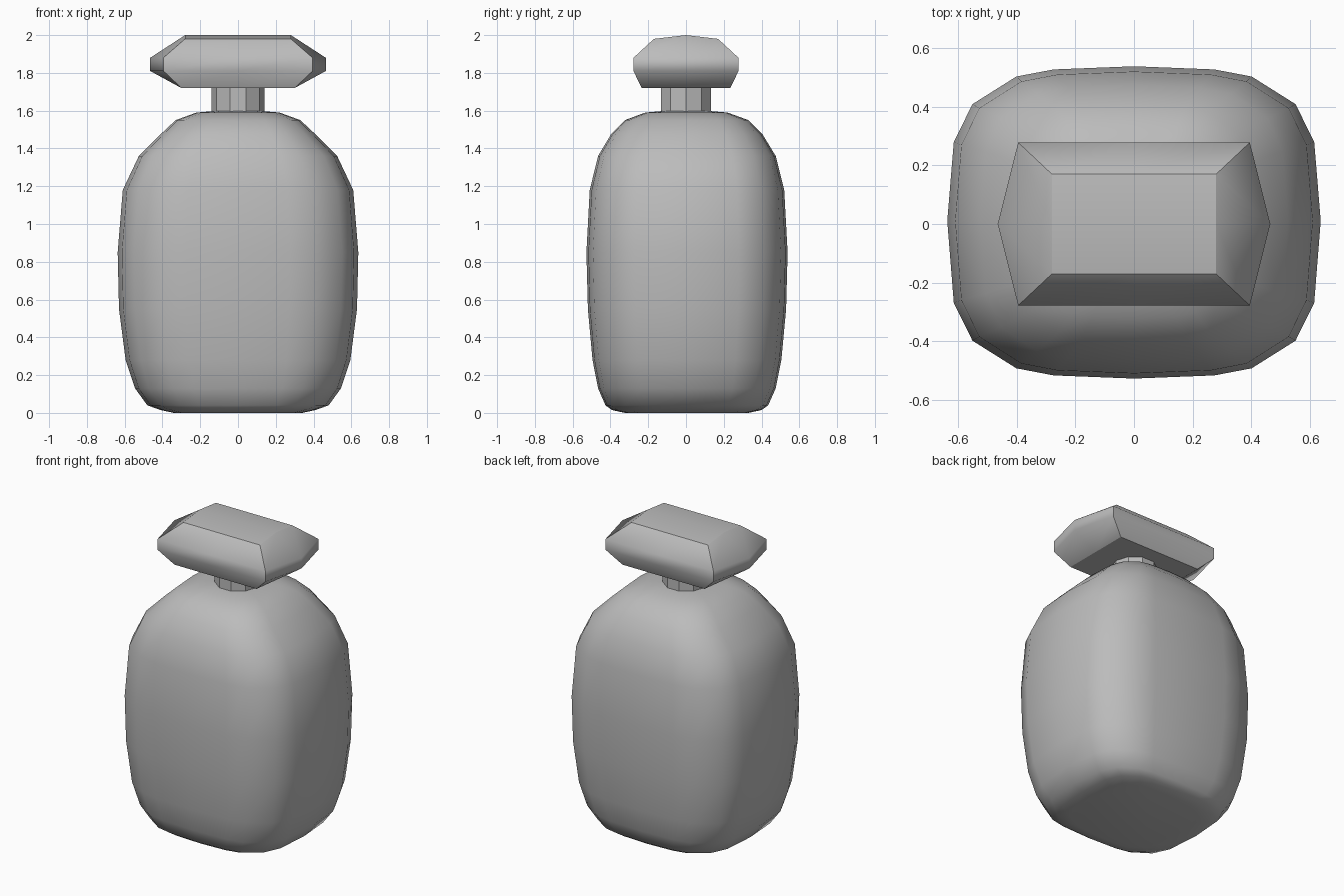
import bpy, bmesh, math

cube = bpy.data.objects.get("Cube")
if cube:
    bpy.data.objects.remove(cube, do_unlink=True)

grey = bpy.data.materials.new("neutral_grey")
grey.use_nodes = True
colour = (0.5, 0.5, 0.5, 1)
grey.diffuse_color = colour
grey.node_tree.nodes["Principled BSDF"].inputs["Base Color"].default_value = colour


def loft(name, rings, sharp=None):
    """Skin a stack of equal-length rings and close both ends."""
    bm = bmesh.new()
    rows = [[bm.verts.new(p) for p in ring] for ring in rings]
    n = len(rows[0])
    for low, high in zip(rows, rows[1:]):
        for i in range(n):
            j = (i + 1) % n
            bm.faces.new((low[i], low[j], high[j], high[i]))
    bm.faces.new(rows[0][::-1])
    bm.faces.new(rows[-1])
    for f in bm.faces:
        f.smooth = True
    if sharp:
        for e in bm.edges:
            e.smooth = not sharp(e)
    bmesh.ops.recalc_face_normals(bm, faces=bm.faces)
    mesh = bpy.data.meshes.new(name)
    bm.to_mesh(mesh)
    bm.free()
    mesh.materials.append(grey)
    obj = bpy.data.objects.new(name, mesh)
    bpy.context.collection.objects.link(obj)
    return obj


# Bottle body: one rounded rectangle outline, scaled by a height profile
quarter = [(1, 0.02), (0.965, 0.52), (0.865, 0.76), (0.63, 0.935), (0.43, 0.98)]
right = quarter + [(0, 1)] + [(-x, y) for x, y in quarter[::-1]]
outline = right + [(x, 0.02 - y) for x, y in right[-2:0:-1]]
profile = [
    (0.34, 0.33, 0.0), (0.41, 0.40, 0.015), (0.48, 0.435, 0.04),
    (0.545, 0.475, 0.13), (0.595, 0.505, 0.28), (0.63, 0.53, 0.55),
    (0.637, 0.538, 0.85), (0.61, 0.52, 1.18), (0.525, 0.475, 1.36),
    (0.41, 0.405, 1.475), (0.33, 0.33, 1.55), (0.22, 0.22, 1.59),
    (0.1, 0.1, 1.6),
]
loft("bottle_body", [[(x * w, y * d, z) for x, y in outline] for w, d, z in profile])

# Neck: ten flat sides
bpy.ops.mesh.primitive_cylinder_add(
    vertices=10, radius=0.14, depth=0.16, location=(0, 0, 1.65),
    rotation=(0, 0, math.pi / 2))
neck = bpy.context.object
neck.name = "neck"
neck.data.materials.append(grey)


# Stopper: faceted block with pointed ends and a slight ridge on top
def stopper_ring(x, y, tip, z, ridge=0):
    return [(tip, 0, z + ridge), (x, y, z), (0, y, z), (-x, y, z),
            (-tip, 0, z + ridge), (-x, -y, z), (0, -y, z), (x, -y, z)]


def facet_edge(e):
    a, b = (v.co for v in e.verts)
    level = abs(a.z - b.z) < 0.03
    rim = level and (a.z < 1.75 or a.z > 1.95)
    corner = all(abs(p.y) > 0.1 and abs(p.x) > 0.2 for p in (a, b)) and not level
    upright = corner or (not level and a.y * b.y > 0.01 and abs(a.x) > 0.2)
    return rim or upright


stopper = loft("stopper", [
    stopper_ring(0.30, 0.235, 0.30, 1.72),
    stopper_ring(0.395, 0.278, 0.465, 1.81),
    stopper_ring(0.395, 0.278, 0.465, 1.88),
    stopper_ring(0.28, 0.17, 0.28, 1.98, 0.02),
], facet_edge)

# Split the stopper top along its ridge
bm = bmesh.new()
bm.from_mesh(stopper.data)
top = [f for f in bm.faces if len(f.verts) == 8 and f.calc_center_median().z > 1.9]
tips = [v for v in top[0].verts if abs(v.co.y) < 0.01 and abs(v.co.x) > 0.2]
bmesh.utils.face_split(top[0], *tips)
bm.to_mesh(stopper.data)
bm.free()
